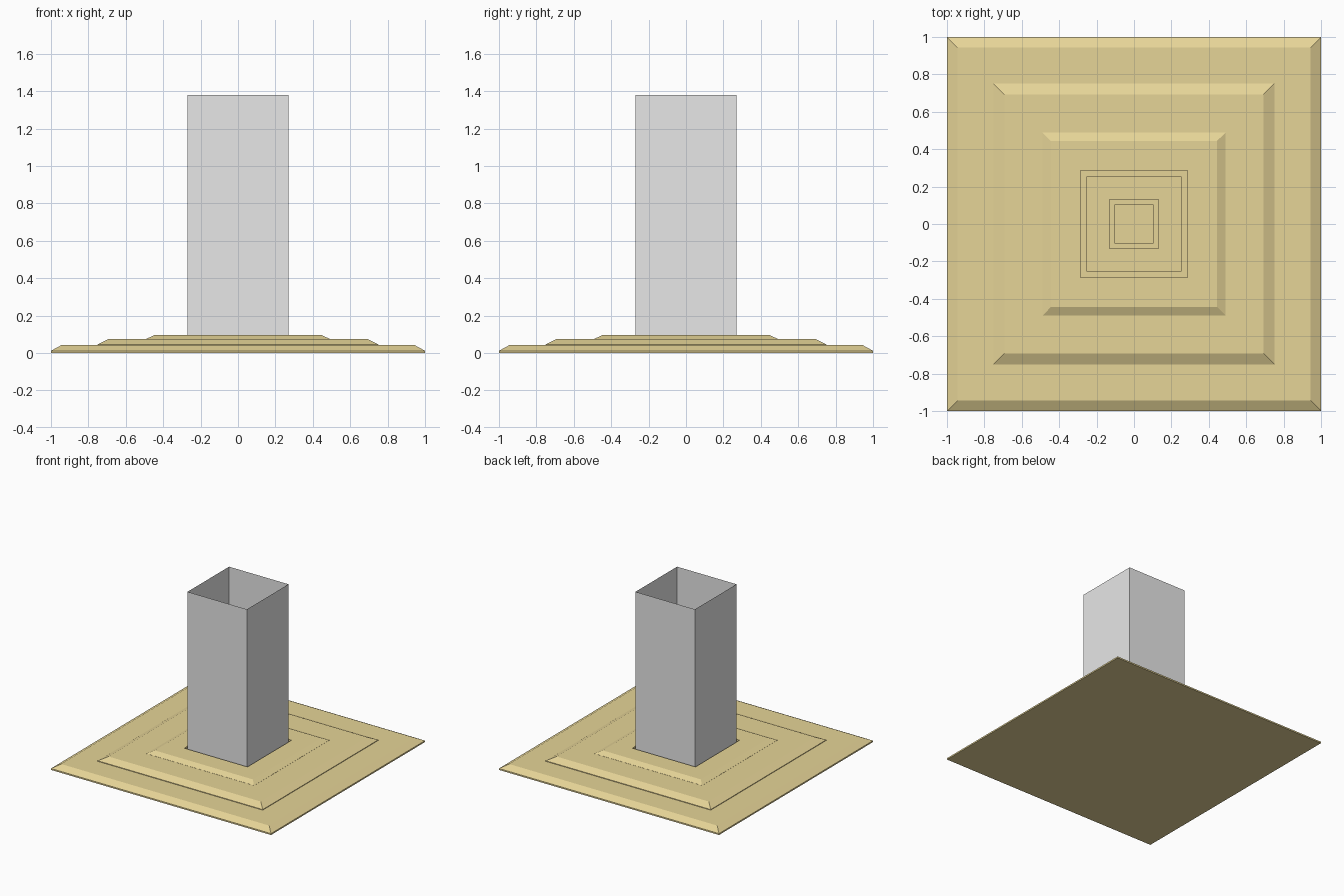
import bpy
import bmesh

cube = bpy.data.objects.get("Cube")
if cube:
    bpy.data.objects.remove(cube, do_unlink=True)


def make_material(name, colour):
    mat = bpy.data.materials.new(name)
    mat.use_nodes = True
    mat.diffuse_color = colour
    mat.node_tree.nodes["Principled BSDF"].inputs["Base Color"].default_value = colour
    return mat


sand = make_material("pale_sand", (0.79, 0.66, 0.31, 1))
grey = make_material("light_grey", (0.8, 0.8, 0.8, 1))


def square_profile(name, profile, mat, capped=True):
    """Sweep a (half width, height) profile around four sides."""
    bm = bmesh.new()
    rings = []
    for h, z in profile:
        corners = [(-h, -h), (h, -h), (h, h), (-h, h)]
        rings.append([bm.verts.new((x, y, z)) for x, y in corners])
    for low, high in zip(rings, rings[1:]):
        for i in range(4):
            j = (i + 1) % 4
            bm.faces.new((low[i], low[j], high[j], high[i]))
    if capped:
        bm.faces.new(rings[0][::-1])
        bm.faces.new(rings[-1])
    mesh = bpy.data.meshes.new(name)
    bm.to_mesh(mesh)
    bm.free()
    mesh.materials.append(mat)
    obj = bpy.data.objects.new(name, mesh)
    bpy.context.collection.objects.link(obj)
    return obj


def groove(outer, inner, top, floor):
    return [(outer, top), (outer, floor), (inner, floor), (inner, top)]


# Stepped base with bevelled edges
square_profile("lower_step", [(1, 0), (1, 0.012), (0.945, 0.042)], sand)
square_profile("middle_step", [(0.75, 0.04), (0.75, 0.047), (0.692, 0.075)], sand)

# Top step, with two square grooves cut into it
top, floor = 0.097, 0.078
square_profile("upper_step",
               [(0.49, 0.073), (0.49, 0.076), (0.445, top)]
               + groove(0.287, 0.255, top, floor)
               + groove(0.13, 0.105, top, floor), sand)

# Thin open sleeve standing in the outer groove
square_profile("square_sleeve", [(0.27, floor), (0.27, 1.38)], grey, capped=False)
